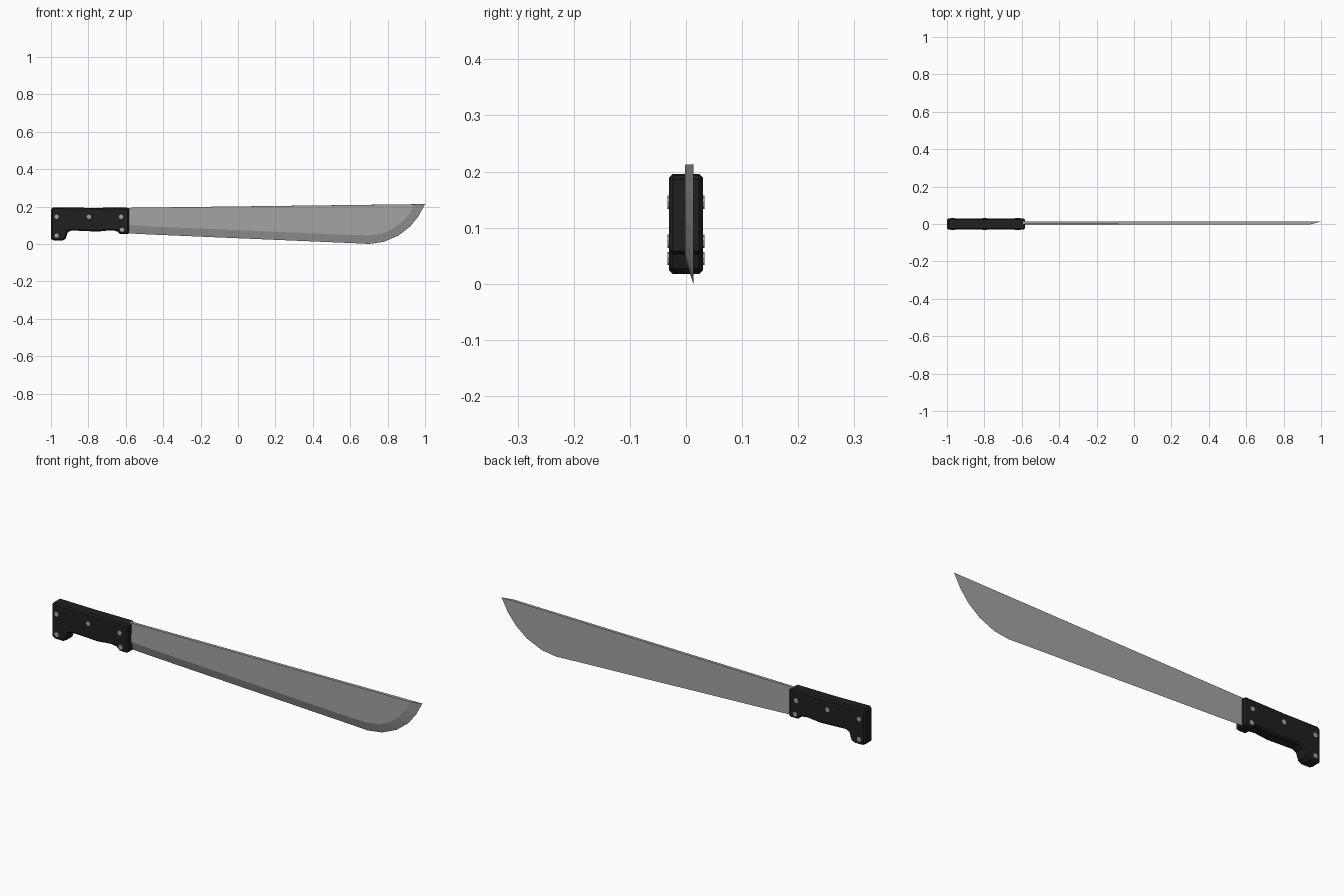
import bpy, bmesh, math
from mathutils import Matrix

cube = bpy.data.objects.get("Cube")
if cube:
    bpy.data.objects.remove(cube, do_unlink=True)


def material(name, value, rough):
    m = bpy.data.materials.new(name)
    m.use_nodes = True
    col = (value, value, value, 1)
    m.diffuse_color = col
    bsdf = m.node_tree.nodes["Principled BSDF"]
    bsdf.inputs["Base Color"].default_value = col
    bsdf.inputs["Roughness"].default_value = rough
    return m


steel = material("grey steel", 0.37, 0.5)
black = material("black grip", 0.014, 0.6)


def finish(name, bm, mat):
    bmesh.ops.recalc_face_normals(bm, faces=bm.faces)
    me = bpy.data.meshes.new(name)
    bm.to_mesh(me)
    bm.free()
    ob = bpy.data.objects.new(name, me)
    bpy.context.collection.objects.link(ob)
    me.materials.append(mat)
    return ob


# Blade: flat back, ground bevel on the front only
BACK, FRONT = 0.013, -0.002
edge = [(-0.6, 0.057), (-0.46, 0.05), (0.62, 0.004), (0.70, 0.0), (0.78, 0.011),
        (0.86, 0.046), (0.92, 0.093), (0.965, 0.148), (1.0, 0.213)]
grind = [(-0.6, 0.102), (-0.46, 0.093), (0.62, 0.047), (0.70, 0.046), (0.77, 0.054),
         (0.83, 0.082), (0.88, 0.12), (0.915, 0.16), (0.945, 0.212)]
bm = bmesh.new()
e = [bm.verts.new((x, BACK, z)) for x, z in edge]
g = [bm.verts.new((x, FRONT, z)) for x, z in grind]
spine_back = bm.verts.new((-0.6, BACK, 0.193))
spine_front = bm.verts.new((-0.6, FRONT + 0.001, 0.193))
for i in range(len(e) - 1):
    bm.faces.new((e[i], e[i + 1], g[i + 1], g[i]))
bm.faces.new(g + [spine_front])
bm.faces.new(e + [spine_back])
bm.faces.new((spine_front, g[-1], e[-1], spine_back))
bm.faces.new((spine_front, spine_back, e[0], g[0]))
finish("blade", bm, steel)

# Grip: extruded outline with chamfered rims
outline = [(-1.0, 0.185), (-0.99, 0.196), (-0.8, 0.193), (-0.595, 0.194), (-0.583, 0.186),
           (-0.583, 0.058), (-0.592, 0.052), (-0.63, 0.053), (-0.65, 0.069), (-0.68, 0.073),
           (-0.75, 0.066), (-0.89, 0.072), (-0.91, 0.063), (-0.922, 0.027), (-0.94, 0.017),
           (-0.985, 0.018), (-1.0, 0.027)]
bm = bmesh.new()
face = bm.faces.new([bm.verts.new((x, -0.03, z)) for x, z in outline])
ext = bmesh.ops.extrude_face_region(bm, geom=[face])
bmesh.ops.translate(bm, vec=(0, 0.06, 0),
                    verts=[v for v in ext["geom"] if isinstance(v, bmesh.types.BMVert)])
grip = finish("grip", bm, black)
bevel = grip.modifiers.new("rim", "BEVEL")
bevel.width = 0.007
bevel.segments = 1
bevel.angle_limit = math.radians(60)

# Rivets: pins running through the grip
pins = [(-0.97, 0.145), (-0.797, 0.145), (-0.625, 0.145), (-0.97, 0.045), (-0.62, 0.076)]
for n, (x, z) in enumerate(pins, 1):
    bm = bmesh.new()
    place = Matrix.Translation((x, 0, z)) @ Matrix.Rotation(math.pi / 2, 4, "X")
    bmesh.ops.create_cone(bm, cap_ends=True, segments=8, radius1=0.012, radius2=0.012,
                          depth=0.066, matrix=place)
    finish("rivet_%d" % n, bm, steel)
